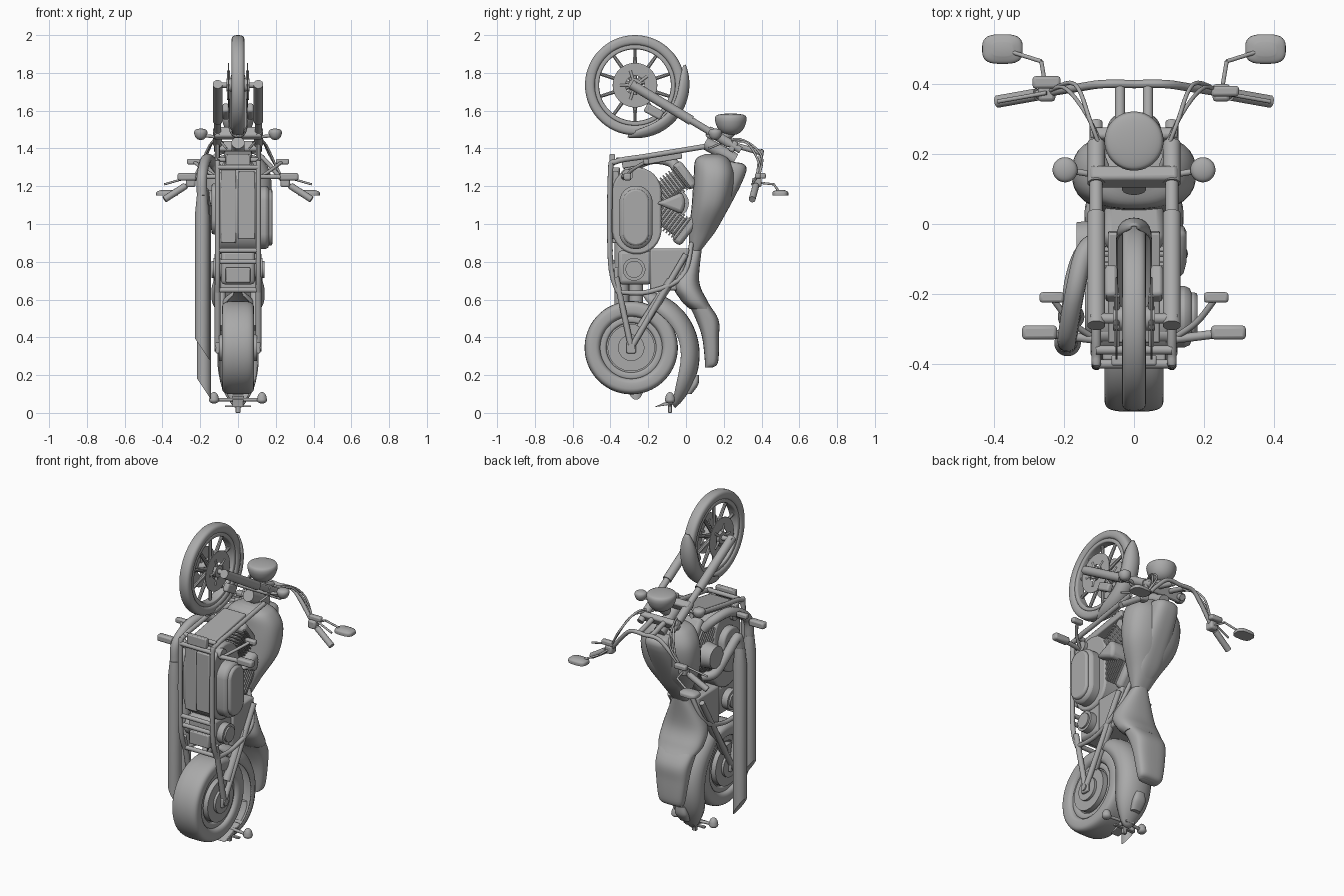
import bpy, bmesh, math
from math import sin, cos, pi, tau, radians
from mathutils import Vector, Matrix

default_cube = bpy.data.objects.get("Cube")
if default_cube:
    bpy.data.objects.remove(default_cube)

grey = bpy.data.materials.new("plain_grey")
grey.use_nodes = True
grey.diffuse_color = (.4, .4, .4, 1)
grey.node_tree.nodes["Principled BSDF"].inputs["Base Color"].default_value = grey.diffuse_color

ACROSS, UP = Vector((1, 0, 0)), Vector((0, 0, 1))


def bend(value, power):
    return math.copysign(abs(value) ** power, value)


def around(count):
    return [tau * (i + .5) / count for i in range(count)]


def polar(radius, angle):
    """Offset in the wheel plane."""
    return Vector((0, radius * cos(angle), radius * sin(angle)))


def spline(points, steps=6):
    """Smooth path through tuples of any length."""
    pts = [Vector(p) for p in points]
    before, after = pts[:1] + pts[:-2], pts[2:] + pts[-1:]
    path = []
    for p, q, r, s in zip(before, pts, pts[1:], after):
        start, end = (r - p) / 2, (s - q) / 2
        for k in range(steps):
            u = k / steps
            ease = u * u * (3 - 2 * u)
            path.append(q * (1 - ease) + r * ease + start * (u * (1 - u) ** 2) - end * (u * u * (1 - u)))
    return path + pts[-1:]


def finish(name, bm, bevel=0, angle=40):
    bmesh.ops.recalc_face_normals(bm, faces=bm.faces)
    mesh = bpy.data.meshes.new(name)
    bm.to_mesh(mesh)
    bm.free()
    mesh.materials.append(grey)
    ob = bpy.data.objects.new(name, mesh)
    bpy.context.collection.objects.link(ob)
    if bevel:
        mod = ob.modifiers.new("soft_edges", "BEVEL")
        mod.width, mod.segments = bevel, 2
    bpy.ops.object.select_all(action="DESELECT")
    bpy.context.view_layer.objects.active = ob
    ob.select_set(True)
    bpy.ops.object.shade_smooth_by_angle(angle=radians(angle))
    return ob


def skin(rings, cap=True, closed=True):
    """Join rings of points with quads."""
    bm = bmesh.new()
    rows = [[bm.verts.new(p) for p in ring] for ring in rings]
    for low, high in zip(rows, rows[1:]):
        edges = list(zip(low, low[1:], high[1:], high))
        if closed:
            edges.append((low[-1], low[0], high[0], high[-1]))
        for quad in edges:
            bm.faces.new(quad)
    if cap:
        bm.faces.new(rows[0])
        bm.faces.new(rows[-1])
    return bm


def lathe(name, profile, centre, axis=ACROSS, segs=32, cap=True):
    """Spin (distance along axis, radius) points about an axis."""
    turn = axis.to_track_quat("Z", "Y")
    rings = [[centre + turn @ Vector((r * cos(a), r * sin(a), d)) for a in around(segs)] for d, r in profile]
    bm = skin(rings, cap)
    bmesh.ops.remove_doubles(bm, verts=bm.verts, dist=.00001)
    return finish(name, bm)


def rod(name, start, end, radius, end_radius=None, segs=16):
    start, end = Vector(start), Vector(end)
    return lathe(name, [(0, radius), ((end - start).length, end_radius or radius)], start, end - start, segs)


def pin(name, centre, half, radius):
    """Cylinder lying across the machine."""
    return rod(name, centre - ACROSS * half, centre + ACROSS * half, radius, segs=32)


def hoop(name, centre, inner, outer, half, power):
    """Ring with a rounded or square section, around an axle."""
    mid, depth = (inner + outer) / 2, (outer - inner) / 2
    section = [(half * bend(cos(a), power), mid + depth * bend(sin(a), power)) for a in around(24)]
    lathe(name, section + section[:1], centre, segs=64, cap=False)


def bowl(name, centre, radius, depth, lens):
    """Round lamp shell with a domed lens on top."""
    quarter = [a for a in around(32) if a < pi / 2]
    shell = [(-depth * cos(a), radius * sin(a) ** .8) for a in quarter]
    glass = [(lens * cos(a), radius * .95 * sin(a)) for a in quarter]
    lathe(name, shell + glass[::-1], Vector(centre), UP, 40)


def box(name, centre, size, bevel=.006, tilt=0):
    bm = bmesh.new()
    bmesh.ops.create_cube(bm, size=1, matrix=Matrix.Translation(centre) @ Matrix.Rotation(tilt, 4, "X")
                          @ Matrix.Diagonal((*size, 1)))
    finish(name, bm, bevel)


def plate(name, outline, start, end, bevel=.01):
    """Side outline of (y, z) points extruded across."""
    finish(name, skin([[(x, y, z) for y, z in outline] for x in (start, end)]), bevel)


def stadium(y, z, radius, half):
    return [(y + radius * cos(a), z + math.copysign(half, sin(a)) + radius * sin(a)) for a in around(28)]


def loft(name, sections, power=.8, x=0):
    """Rounded sections: (z, middle y, half depth, half width)."""
    rings = [[(x + width * bend(cos(a), power), y + depth * bend(sin(a), power), z) for a in around(32)]
             for z, y, depth, width in spline(sections)]
    finish(name, skin(rings), angle=50)


def tube(name, points, radius):
    """Round pipe along a smooth path."""
    path = spline(points)
    side, rings = Vector((.3, .5, .8)), []
    for i, p in enumerate(path):
        along = (path[min(i + 1, len(path) - 1)] - path[max(i - 1, 0)]).normalized()
        side = (side - along * side.dot(along)).normalized()
        other = along.cross(side)
        rings.append([p + radius * (side * cos(a) + other * sin(a)) for a in around(10)])
    finish(name, skin(rings))


def guard(name, axle, start, end, radius, flare, half, depth):
    """Curved mudguard that wraps over a tyre and narrows at its tips."""
    rings = []
    for i in range(40):
        t = i / 39
        angle, fade = radians(start + (end - start) * t), 1 - .75 * abs(2 * t - 1) ** 5
        arch = [pi * k / 12 for k in range(13)]
        rings.append([axle + ACROSS * (half * fade * cos(b))
                      + polar(radius + flare * t - depth * fade * (1 - max(0, sin(b)) ** .7), angle) for b in arch])
    ob = finish(name, skin(rings, False, False), angle=60)
    ob.modifiers.new("thickness", "SOLIDIFY").thickness = .006


# Front wheel, spokes and guard
front = Vector((0, -.27, 1.735))
hoop("front_tyre", front, .21, .265, .034, .7)
hoop("front_rim", front, .19, .215, .027, .4)
pin("front_hub", front, .06, .035)
pin("front_axle", front, .125, .015)
for angle in around(10):
    rod("front_spoke", front, front + polar(.2, angle), .013, .009, 8)
guard("front_guard", front, 22, -98, .29, -.01, .052, .06)

# Rear wheel, sprocket and guard
rear = Vector((0, -.29, .345))
hoop("rear_tyre", rear, .16, .247, .085, .55)
hoop("rear_rim", rear, .13, .17, .065, .4)
pin("rear_wheel_disc", rear, .05, .15)
pin("rear_brake_disc", rear, .085, .125)
pin("rear_hub", rear, .1, .07)
pin("rear_axle", rear, .125, .02)
guard("rear_guard", rear, 78, -54, .31, .085, .11, .1)

# Fuel tank, console and two-step seat
loft("fuel_tank", [(1.37, .14, .04, .06), (1.34, .14, .09, .13), (1.25, .15, .11, .175), (1.1, .13, .1, .165),
                   (.95, .08, .065, .09), (.86, .05, .03, .05)])
loft("tank_console", [(1.33, .2, .05, .05), (1.28, .24, .08, .08), (1, .13, .05, .08), (.9, .08, .03, .04)], .7)
loft("seat", [(.88, .05, .035, .04), (.7, 0, .07, .13), (.6, .04, .07, .14), (.55, .08, .06, .12)])
loft("rear_seat", [(.6, .05, .05, .12), (.5, .11, .06, .11), (.4, .13, .045, .1), (.27, .135, .035, .08),
                   (.24, .12, .02, .06)], .65)

# Engine block, covers and finned cylinders
plate("crankcase", stadium(-.26, 1.07, .13, .1), -.1, .1)
plate("primary_cover", stadium(-.265, 1.035, .088, .08), .08, .165, .02)
plate("primary_cover_lid", stadium(-.265, 1.035, .07, .08), .15, .182)
plate("cam_cover", stadium(-.25, 1.08, .085, .05), -.14, -.08)
box("sump", (.045, -.38, 1.1), (.09, .05, .36))
box("oil_tank", (-.05, -.37, 1.1), (.08, .04, .4))
crank = Vector((0, -.2, 1.11))
for label, rise in (("front", .16), ("rear", -.16)):
    lean = Vector((0, .21, rise))
    tilt = math.atan2(rise, lean.y)
    box(label + "_cylinder", crank + lean / 2, (.13, lean.length, .11), .02, tilt)
    for k in range(4, 13):
        box(label + "_fin", crank + lean * k / 14, (.19, .008, .14), .002, tilt)
    box(label + "_rocker_cover", crank + lean * .92, (.17, .06, .16), .02, tilt)
plate("air_cleaner", [(-.16, 1.11), (-.02, 1.05), (0, 1.11), (-.02, 1.17)], -.09, .15, .02)
rod("round_air_filter", (-.09, -.06, 1.11), (-.165, -.06, 1.11), .075, .065, 32)
pulley = Vector((0, -.275, .76))
pin("pulley_cover", pulley, .13, .06)
pin("pulley_cap", pulley, .14, .045)
pin("oil_filter", Vector((0, -.31, 1.26)), .12, .03)
box("gearbox", (0, -.27, .77), (.18, .18, .18), .02)
plate("side_panel", [(-.19, .87), (.02, .87), (-.04, .65), (-.19, .64)], -.095, .1)
box("battery_case", (0, -.35, .73), (.13, .06, .08))
box("radiator", (0, -.18, 1.34), (.15, .32, .04), tilt=.17)
box("horn_box", (0, -.39, 1.34), (.13, .03, .06))

# Twin exhausts with long slanted outlets
for label, x, y, top, end, pipe in (
        ("rear", -.18, -.265, 1.1, .07, [(-.08, -.04, .98), (-.14, -.08, 1), (-.17, -.16, 1.1), (-.18, -.24, 1.17)]),
        ("front", -.19, -.34, 1.15, .28, [(-.09, -.04, 1.27), (-.14, -.08, 1.33), (-.17, -.2, 1.34), (-.19, -.32, 1.26)])):
    tube(label + "_exhaust_pipe", pipe + [(x, y, top)], .028)
    muffler = lathe(label + "_muffler", [(0, .028), (.1, .038), (top - end, .038)], Vector((x, y, top)), -UP)
    for v in muffler.data.vertices:
        if v.co.z < end + .01:
            v.co.z += (x + .038 - v.co.x) * 1.5

# Parts mirrored on both sides
for side, s in (("left", 1), ("right", -1)):
    x = s * .108
    # Frame, swing arm and struts
    tube(side + "_main_frame", [(x, y, z) for y, z in (
        (.1, 1.41), (-.2, 1.36), (-.37, 1.33), (-.4, 1.27), (-.4, .8), (-.36, .64))], .014)
    tube(side + "_lower_frame", [(x, -.36, .64), (x, -.2, .64), (x, -.02, .72), (s * .05, .03, .9)], .013)
    axle = rear + ACROSS * x
    rod(side + "_swing_arm", (x, -.37, .72), axle, .016)
    rod(side + "_upper_strut", axle, (x, 0, .84), .016)
    rod(side + "_shock", (s * .09, -.24, .45), (s * .09, -.08, .7), .025)
    box(side + "_axle_plate", axle, (.02, .05, .06))
    # Forks with thick lower sliders, disc and caliper
    foot, head = Vector((x, -.29, 1.74)), Vector((x, .29, 1.39))
    rod(side + "_fork_slider", foot, foot.lerp(head, .55), .026)
    rod(side + "_fork_tube", foot, head, .019)
    rod(side + "_fork_shroud", foot.lerp(head, .7), foot.lerp(head, .9), .025)
    disc = front + ACROSS * s * .05
    hoop(side + "_brake_disc", disc, .05, .118, .003, .2)
    for angle in around(5):
        rod(side + "_disc_carrier", disc, disc + polar(.08, angle), .008)
    box(side + "_caliper", disc + Vector((s * .015, .1, -.14)), (.035, .1, .05), .01, -.5)
    # Indicators
    lamp, tail = Vector((s * .197, .155, 1.49)), Vector((s * .127, -.085, .07))
    bowl(side + "_front_indicator", lamp, .036, .045, .015)
    rod(side + "_front_indicator_arm", lamp - UP * .02, (x, .14, 1.46), .009)
    bowl(side + "_rear_indicator", tail, .027, .02, .04)
    rod(side + "_rear_indicator_arm", tail, (0, -.07, .07), .009)
    # Foot rests and levers
    rest = Vector((s * .27, -.31, 1.25))
    rod(side + "_foot_rest_arm", (x, -.33, 1.25), rest, .013)
    box(side + "_foot_rest", rest, (.1, .04, .04), .01)
    pedal = Vector((s * .235, -.21, 1.33))
    tube(side + "_foot_lever", [(x, -.33, 1.24), (s * .18, -.28, 1.29), pedal], .009)
    box(side + "_foot_pad", pedal, (.07, .03, .03), .008)
    # Handlebar, grip and controls
    tip, control = Vector((s * .39, .35, 1.13)), Vector((s * .25, .375, 1.22))
    rod(side + "_bar_riser", (s * .04, .25, 1.42), (s * .04, .39, 1.38), .015)
    tube(side + "_handlebar", [(0, .4, 1.38), (s * .09, .4, 1.38), (s * .16, .39, 1.32), control, tip], .012)
    rod(side + "_grip", control.lerp(tip, .2), tip, .018)
    box(side + "_switch_box", control, (.05, .05, .05), .01)
    tube(side + "_hand_lever", [control + UP * .03, control.lerp(tip, .4) + UP * .05, tip + UP * .08], .006)
    # Mirror
    glass, elbow = Vector((s * .376, .5, 1.16)), Vector((s * .265, .465, 1.21))
    rod(side + "_mirror_post", control, elbow, .006)
    rod(side + "_mirror_arm", elbow, glass, .006)
    loft(side + "_mirror", [(1.18, .5, .02, .03), (1.17, .5, .04, .055), (1.15, .5, .042, .058)], .65, glass.x)
    # Cables
    tube(side + "_cable", [control, (s * .17, .4, 1.36), (s * .12, .28, 1.45), (s * .06, .12, 1.4)], .006)
    tube(side + "_brake_hose", [control, (s * .2, .39, 1.31), (s * .14, .32, 1.43), (s * .08, .2, 1.43)], .006)
box("fluid_reservoir", (-.25, .405, 1.255), (.08, .035, .03), .008)
box("clutch_bracket", (.26, .38, 1.255), (.08, .03, .03), .008)

# Frame cross members
for y, z in ((-.4, 1.3), (-.4, .86), (-.39, .8), (-.36, .65), (-.36, 1.34)):
    pin("cross_member", Vector((0, y, z)), .108, .013)

# Fork clamps, steering head and headlight
box("lower_fork_clamp", (0, .135, 1.48), (.25, .045, .06), .01, -.54)
box("upper_fork_clamp", (0, .25, 1.41), (.25, .035, .06), .01, -.54)
rod("steering_head", (0, .1, 1.43), (0, .26, 1.34), .035)
bowl("headlight", (0, .237, 1.57), .085, .1, .015)
rod("headlight_bracket", (0, .19, 1.45), (0, .237, 1.49), .03)

# Tail lamp and plate holder
loft("tail_lamp", [(.2, .05, .02, .03), (.15, .04, .025, .04), (.1, .01, .02, .03)])
plate("tail_bracket", [(-.17, .03), (-.03, .05), (-.02, .09), (-.06, .08)], -.03, .03, .003)
box("plate_holder", (0, -.085, .03), (.025, .02, .06), .003)
box("plate_bar", (0, -.085, .035), (.14, .02, .01), .002)
